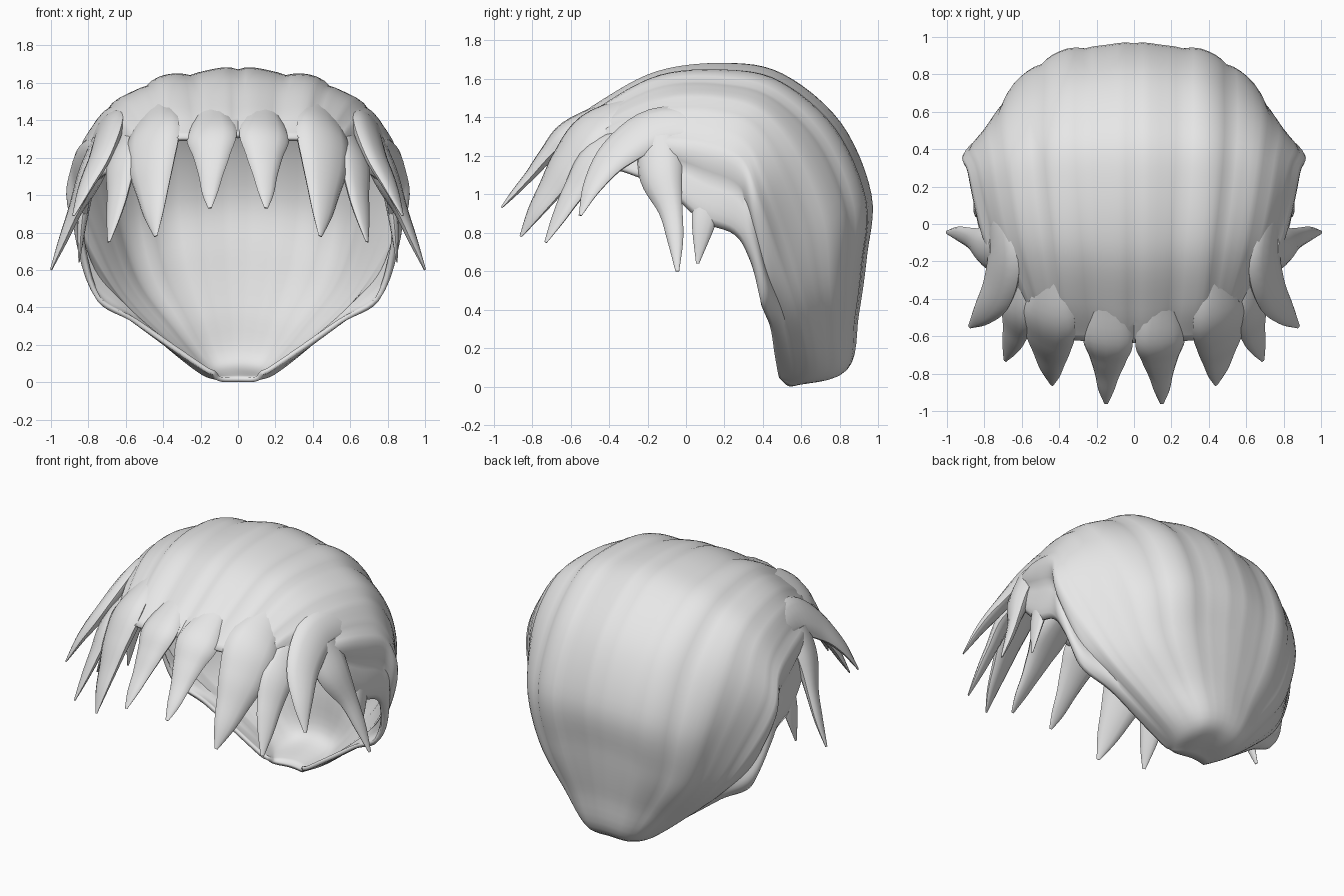
import bpy, bmesh, math
from mathutils import Vector

if "Cube" in bpy.data.objects:
    bpy.data.objects.remove(bpy.data.objects["Cube"])

grey = bpy.data.materials.new("hair_grey")
grey.diffuse_color = (0.8, 0.8, 0.8, 1)
grey.use_nodes = True
grey.node_tree.nodes["Principled BSDF"].inputs["Base Color"].default_value = grey.diffuse_color


def spline(pts, t):
    """Catmull-Rom through pts, t runs from 0 to len(pts)-1."""
    n = len(pts) - 1
    i = min(int(t), n - 1)
    f = t - i
    b, c = pts[i], pts[i + 1]
    a = pts[i - 1] if i > 0 else b * 2 - c
    d = pts[i + 2] if i + 2 <= n else c * 2 - b
    return 0.5 * (b * 2 + (c - a) * f + (a * 2 - b * 5 + c * 4 - d) * f * f
                  + (b * 3 - a - c * 3 + d) * f ** 3)


def finish(name, bm):
    mesh = bpy.data.meshes.new(name)
    bm.to_mesh(mesh)
    bm.free()
    mesh.materials.append(grey)
    obj = bpy.data.objects.new(name, mesh)
    bpy.context.collection.objects.link(obj)
    bpy.ops.object.select_all(action='DESELECT')
    obj.select_set(True)
    bpy.context.view_layer.objects.active = obj
    bpy.ops.object.shade_smooth_by_angle(angle=math.radians(45))
    return obj


# Cap cross-sections, fringe to nape: crown, shoulder, side, rim
SECTIONS = [
    (0, -.64, 1.33, .38, -.60, 1.29, .58, -.46, 1.25, .64, -.38, 1.13),
    (0, -.45, 1.47, .42, -.40, 1.45, .66, -.30, 1.30, .73, -.28, 1.10),
    (0, -.15, 1.63, .46, -.12, 1.58, .76, -.10, 1.32, .80, -.10, 1.02),
    (0, .20, 1.675, .50, .20, 1.59, .82, .12, 1.30, .84, .08, .86),
    (0, .50, 1.62, .52, .46, 1.52, .86, .30, 1.22, .85, .25, .79),
    (0, .80, 1.37, .52, .71, 1.28, .89, .39, 1.02, .83, .33, .66),
    (0, .96, 1.00, .51, .86, .92, .79, .49, .74, .76, .40, .43),
    (0, .94, .68, .44, .85, .58, .64, .58, .46, .56, .44, .31),
    (0, .90, .38, .30, .83, .32, .42, .64, .23, .35, .46, .17),
    (0, .84, .09, .15, .80, .07, .21, .65, .05, .18, .48, .06),
    (0, .55, 0.0, .07, .54, 0.0, .11, .52, .01, .13, .49, .04),
]


def hair_cap():
    half, steps = 36, 6
    rows = (len(SECTIONS) - 1) * steps
    lines = [[Vector(s[k:k + 3]) for s in SECTIONS] for k in (0, 3, 6, 9)]
    bm = bmesh.new()
    grid = []
    for i in range(rows + 1):
        p = [spline(line, i / steps) for line in lines]
        # mirrored full section so the crown stays rounded
        full = [Vector((-v.x, v.y, v.z)) for v in reversed(p[1:])] + p
        grid.append([bm.verts.new(spline(full, 3 + 3 * j / half))
                     for j in range(-half, half + 1)])
    for i in range(rows):
        for j in range(2 * half):
            bm.faces.new((grid[i][j], grid[i][j + 1],
                          grid[i + 1][j + 1], grid[i + 1][j]))
    # soft grooves between strands, fading out at the nape
    bm.normal_update()
    moves = []
    for i, row in enumerate(grid):
        fade = max(0, min(1, (rows - 6 - i) / 18))
        for j, v in enumerate(row):
            u = abs(j - half) * 3 / half
            cut = (1 - abs(math.sin(math.pi * u * 2))) ** 2
            swell = 0.008 * math.sin(u * 9 + i * 0.05)
            moves.append((v, v.normal * (0.004 + swell - 0.013 * cut) * fade))
    for v, m in moves:
        v.co += m
        v.co.z = max(v.co.z, 0)
    obj = finish("hair_cap", bm)
    mod = obj.modifiers.new("thickness", 'SOLIDIFY')
    mod.thickness = 0.025
    mod.offset = -1


def lock(name, pts, thick=0.4, sides=12, steps=5):
    """Tapered hair lock along (x, y, z, half width) points, mirrored."""
    pts = [Vector(p) for p in pts]
    n = (len(pts) - 1) * steps
    path = [spline(pts, i / steps) for i in range(n + 1)]
    bm = bmesh.new()
    rings = []
    for i, p in enumerate(path):
        tan = (path[min(i + 1, n)] - path[max(i - 1, 0)]).xyz.normalized()
        side = tan.cross(p.xyz - Vector((0, 0.1, 0.9))).normalized()
        out = side.cross(tan).normalized()
        w = max(p.w, 0.006)
        rings.append([bm.verts.new(
            p.xyz + side * w * math.cos(a) + out * w * thick * math.sin(a))
            for a in (2 * math.pi * k / sides for k in range(sides))])
    for r, s in zip(rings, rings[1:]):
        for k in range(sides):
            m = (k + 1) % sides
            bm.faces.new((r[k], r[m], s[m], s[k]))
    bm.faces.new(rings[0])
    bm.faces.new(rings[-1])
    bmesh.ops.recalc_face_normals(bm, faces=bm.faces)
    finish(name, bm).modifiers.new("mirror", 'MIRROR')


hair_cap()

# Fringe
lock("inner_fringe", [(.14, -.40, 1.46, .07), (.14, -.61, 1.325, .135),
                      (.14, -.72, 1.21, .10), (.145, -.81, 1.10, .065),
                      (.15, -.89, 1.01, .042), (.15, -.96, .93, .01)])
lock("outer_fringe", [(.44, -.25, 1.47, .08), (.45, -.48, 1.33, .16),
                      (.46, -.61, 1.17, .145), (.455, -.71, 1.02, .10),
                      (.45, -.79, .90, .062), (.44, -.86, .78, .01)])
# Temples
lock("temple_lock", [(.60, -.20, 1.34, .06), (.62, -.45, 1.20, .11),
                     (.64, -.58, 1.02, .08), (.665, -.66, .88, .05),
                     (.69, -.73, .75, .01)])
lock("swept_lock", [(.80, .28, 1.22, .06), (.73, .08, 1.34, .10),
                    (.69, -.16, 1.34, .13), (.73, -.36, 1.21, .11),
                    (.81, -.48, 1.05, .065), (.88, -.55, .89, .01)])
# Locks beside the ears
lock("ear_lock", [(.71, -.14, 1.28, .12), (.79, -.13, 1.10, .115),
                  (.87, -.08, .92, .065), (.935, -.055, .76, .042),
                  (1.0, -.045, .60, .01)], thick=0.55)
lock("small_ear_lock", [(.81, .12, 1.00, .08), (.835, .09, .84, .06),
                        (.85, .06, .64, .008)])
